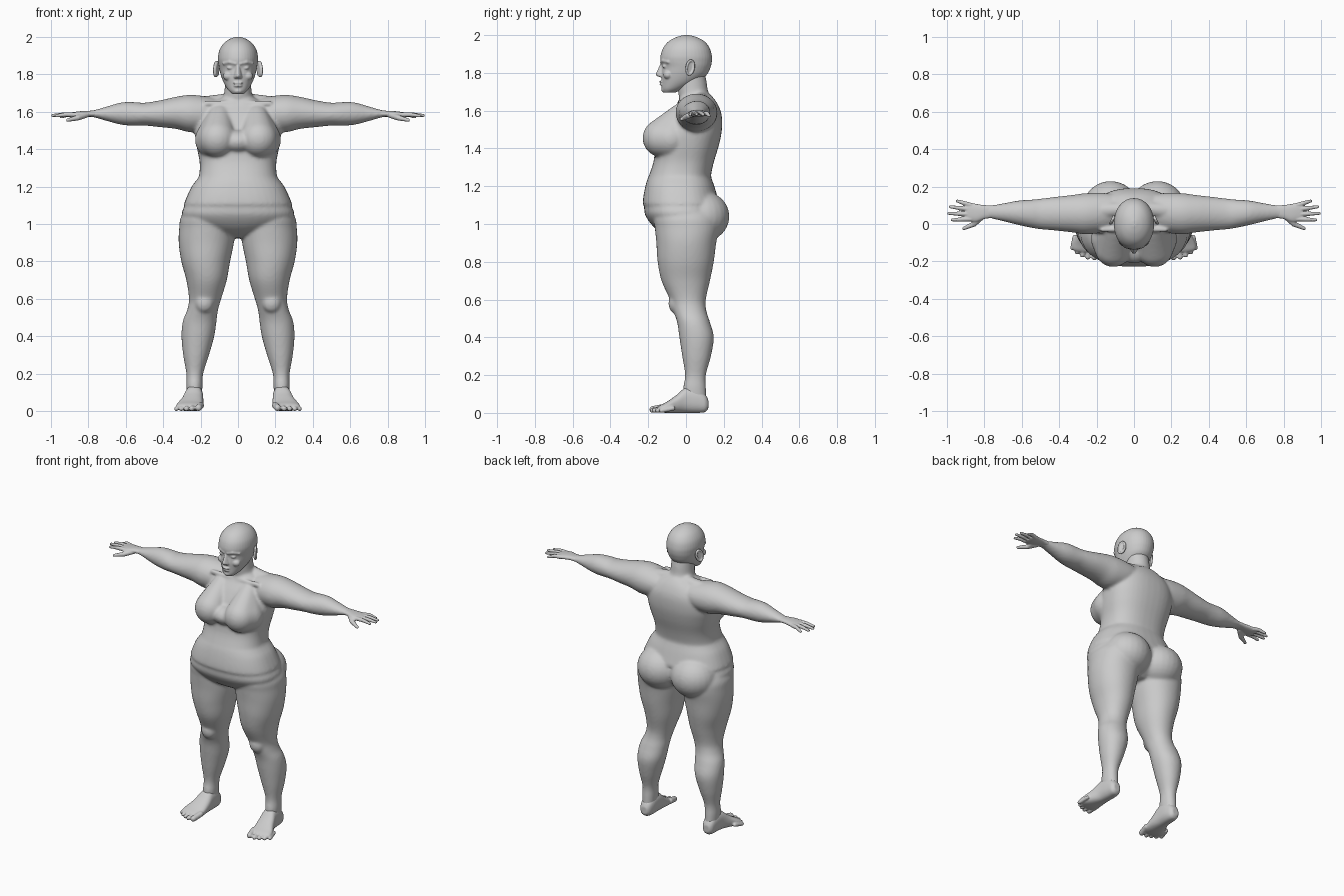
import bpy, bmesh, math
from mathutils import Vector, Matrix

skin = bpy.data.materials.new("plain grey")
skin.diffuse_color = (0.6, 0.6, 0.6, 1)


def spline(a, b, c, d, t):
    return b + 0.5 * t * (c - a + t * (2 * a - 5 * b + 4 * c - d + t * (3 * (b - c) + d - a)))


def loft(bm, axis, rings, power=2.3, n=40, steps=5):
    """Skin rings (position, a0, a1, b0, b1) placed along an axis."""
    rows = []
    for i in range(len(rings) - 1):
        q = [rings[max(0, min(len(rings) - 1, i + k))] for k in (-1, 0, 1, 2)]
        for s in range(steps):
            rows.append([spline(*v, s / steps) for v in zip(*q)])
    rows.append(rings[-1])
    loops = []
    for p, a0, a1, b0, b1 in rows:
        loop = []
        for k in range(n):
            c, s = math.cos(math.tau * k / n), math.sin(math.tau * k / n)
            a = (a0 + a1) / 2 + (a1 - a0) / 2 * math.copysign(abs(c) ** (2 / power), c)
            b = (b0 + b1) / 2 + (b1 - b0) / 2 * math.copysign(abs(s) ** (2 / power), s)
            loop.append(bm.verts.new({"x": (p, a, b), "y": (a, p, b), "z": (a, b, p)}[axis]))
        loops.append(loop)
    for u, v in zip(loops, loops[1:]):
        for k in range(n):
            bm.faces.new((u[k], u[(k + 1) % n], v[(k + 1) % n], v[k]))
    bm.faces.new(loops[0])
    bm.faces.new(loops[-1])


def ball(bm, centre, radii, turn=0.0, axis="X"):
    m = Matrix.Translation(centre) @ Matrix.Rotation(turn, 4, axis) @ Matrix.Diagonal((*radii, 1))
    return bmesh.ops.create_uvsphere(bm, u_segments=24, v_segments=16, radius=1, matrix=m)["verts"]


def hull(bm, *balls):
    """Convex skin around spheres (x, y, z, radius)."""
    verts = []
    for x, y, z, r in balls:
        verts += ball(bm, (x, y, z), (r, r, r))
    res = bmesh.ops.convex_hull(bm, input=verts)
    junk = [v for v in set(res["geom_interior"] + res["geom_unused"]) if isinstance(v, bmesh.types.BMVert)]
    bmesh.ops.delete(bm, geom=junk, context="VERTS")


def finish(bm, name, voxel, smooth):
    """Mirror to the other side, fuse the masses and soften the joins."""
    bmesh.ops.recalc_face_normals(bm, faces=bm.faces)
    me = bpy.data.meshes.new(name)
    bm.to_mesh(me)
    bm.free()
    me.materials.append(skin)
    ob = bpy.data.objects.new(name, me)
    bpy.context.collection.objects.link(ob)
    ob.modifiers.new("mirror", "MIRROR").use_mirror_merge = False
    rm = ob.modifiers.new("fuse", "REMESH")
    rm.mode, rm.voxel_size, rm.use_smooth_shade = "VOXEL", voxel, True
    sm = ob.modifiers.new("soften", "SMOOTH")
    sm.factor, sm.iterations = 0.5, smooth


# Body: torso, neck, arms and legs
bm = bmesh.new()
torso = [(0.925, 0.06, -0.07, 0.08), (0.96, 0.17, -0.14, 0.13), (1.0, 0.26, -0.185, 0.16),
         (1.05, 0.3, -0.217, 0.175), (1.098, 0.286, -0.222, 0.17), (1.106, 0.289, -0.229, 0.177),
         (1.15, 0.272, -0.225, 0.165), (1.2, 0.248, -0.215, 0.15), (1.235, 0.222, -0.205, 0.138),
         (1.26, 0.208, -0.195, 0.133), (1.33, 0.205, -0.172, 0.148), (1.42, 0.222, -0.16, 0.175),
         (1.5, 0.23, -0.135, 0.19), (1.58, 0.21, -0.09, 0.188), (1.64, 0.15, -0.045, 0.165),
         (1.68, 0.08, -0.03, 0.135)]
loft(bm, "z", [(z, -w, w, f, b) for z, w, f, b in torso], 2.4)
neck = [(1.58, 0.11, -0.04, 0.165), (1.65, 0.088, -0.035, 0.143), (1.7, 0.074, -0.042, 0.118),
        (1.75, 0.07, -0.045, 0.11), (1.8, 0.068, -0.03, 0.1)]
loft(bm, "z", [(z, -w, w, f, b) for z, w, f, b in neck], 2)
hull(bm, (0.04, 0.08, 1.665, 0.035), (0.2, 0.07, 1.63, 0.05), (0.1, 0.1, 1.55, 0.05))
hull(bm, (0.02, -0.03, 1.645, 0.014), (0.17, -0.03, 1.645, 0.014))
loft(bm, "x", [(0.08, 0.0, 0.15, 1.55, 1.66), (0.15, -0.04, 0.165, 1.5, 1.678),
               (0.25, -0.055, 0.165, 1.49, 1.69), (0.33, -0.045, 0.155, 1.508, 1.68),
               (0.42, -0.035, 0.145, 1.518, 1.66), (0.5, -0.028, 0.135, 1.526, 1.648),
               (0.55, -0.02, 0.13, 1.525, 1.651), (0.62, -0.005, 0.125, 1.53, 1.65),
               (0.7, 0.015, 0.11, 1.55, 1.628), (0.77, 0.03, 0.1, 1.57, 1.608),
               (0.8, 0.03, 0.1, 1.572, 1.605)], 2)
loft(bm, "z", [(1.12, 0.06, 0.25, -0.14, 0.14), (1.04, 0.03, 0.304, -0.17, 0.17),
               (0.98, 0.018, 0.314, -0.165, 0.175), (0.9, 0.022, 0.317, -0.157, 0.16),
               (0.8, 0.042, 0.303, -0.15, 0.147), (0.7, 0.06, 0.276, -0.13, 0.127),
               (0.6, 0.09, 0.262, -0.085, 0.105), (0.54, 0.107, 0.272, -0.067, 0.108),
               (0.48, 0.115, 0.295, -0.047, 0.127), (0.4, 0.127, 0.302, -0.035, 0.147),
               (0.3, 0.155, 0.293, -0.02, 0.132), (0.2, 0.186, 0.276, -0.005, 0.105),
               (0.13, 0.19, 0.276, -0.015, 0.106), (0.05, 0.195, 0.27, -0.01, 0.11)], 2.1)
hull(bm, (0.11, -0.13, 1.455, 0.1), (0.13, -0.08, 1.45, 0.1), (0.1, -0.03, 1.57, 0.065))
ball(bm, (0, -0.115, 1.44), (0.1, 0.095, 0.065))
ball(bm, (0.125, 0.085, 1.04), (0.15, 0.145, 0.135))
ball(bm, (0.18, -0.055, 0.58), (0.05, 0.038, 0.055))
finish(bm, "body", 0.009, 6)

# Head with brow, nose, lips, eyes and jaw
bm = bmesh.new()
skull = [(1.695, 0.03, -0.12, -0.06), (1.715, 0.052, -0.128, -0.01), (1.75, 0.074, -0.129, 0.06),
         (1.79, 0.09, -0.131, 0.11), (1.83, 0.1, -0.127, 0.13), (1.86, 0.105, -0.135, 0.137),
         (1.89, 0.107, -0.135, 0.137), (1.93, 0.099, -0.122, 0.126), (1.965, 0.077, -0.094, 0.1),
         (1.988, 0.046, -0.054, 0.06), (2.0, 0.012, -0.012, 0.018)]
loft(bm, "z", [(z, -w, w, f, b) for z, w, f, b in skull], 2.1)
hull(bm, (0, -0.128, 1.845, 0.008), (0, -0.149, 1.793, 0.011), (0.014, -0.133, 1.786, 0.009),
     (-0.014, -0.133, 1.786, 0.009))
hull(bm, (0.012, -0.13, 1.857, 0.008), (0.045, -0.121, 1.865, 0.009), (0.075, -0.093, 1.858, 0.009))
ball(bm, (0.04, -0.112, 1.834), (0.02, 0.013, 0.009))
ball(bm, (0.05, -0.095, 1.79), (0.03, 0.025, 0.024))
ball(bm, (0, -0.13, 1.753), (0.027, 0.012, 0.006))
ball(bm, (0, -0.128, 1.739), (0.023, 0.012, 0.007))
ball(bm, (0, -0.115, 1.711), (0.025, 0.016, 0.014))
finish(bm, "head", 0.0045, 3)

# Ears: a rounded rim around a thin shell
bm = bmesh.new()
place = Matrix.Translation((0.114, 0.02, 1.828)) @ Matrix.Rotation(0.45, 4, "Z") @ Matrix.Rotation(-0.2, 4, "X")
rim = [place @ Vector((0.004, 0.021 * math.cos(a), 0.038 * math.sin(a)))
       for a in [math.tau * k / 16 for k in range(17)]]
for p, q in zip(rim, rim[1:]):
    hull(bm, (*p, 0.0065), (*q, 0.0065))
hull(bm, *[(p.x - 0.006, p.y, p.z, 0.005) for p in rim[::2]])
finish(bm, "ears", 0.003, 2)

# Hands: palm, four fingers and thumb
bm = bmesh.new()
loft(bm, "x", [(0.76, 0.032, 0.1, 1.572, 1.606), (0.8, 0.027, 0.101, 1.573, 1.605),
               (0.84, 0.012, 0.107, 1.57, 1.603), (0.88, 0.014, 0.114, 1.568, 1.598),
               (0.9, 0.022, 0.112, 1.572, 1.594)])
for y0, x1, y1, z1 in ((0.027, 0.972, 0.022, 1.578), (0.052, 0.991, 0.057, 1.58),
                       (0.077, 0.982, 0.092, 1.578), (0.1, 0.945, 0.123, 1.572)):
    hull(bm, (0.87, y0, 1.584, 0.013), ((0.87 + x1) / 2, (y0 + y1) / 2, 1.585, 0.0115))
    hull(bm, ((0.87 + x1) / 2, (y0 + y1) / 2, 1.585, 0.0115), (x1, y1, z1, 0.008))
hull(bm, (0.81, 0.04, 1.583, 0.015), (0.855, 0.0, 1.568, 0.0145), (0.85, 0.03, 1.58, 0.014))
hull(bm, (0.855, 0.0, 1.568, 0.0145), (0.91, -0.024, 1.555, 0.009))
finish(bm, "hands", 0.004, 2)

# Feet: heel to instep, then five toes
bm = bmesh.new()
loft(bm, "y", [(0.118, 0.212, 0.255, 0.022, 0.07), (0.1, 0.197, 0.27, 0.004, 0.1),
               (0.06, 0.188, 0.277, 0.0, 0.13), (0.0, 0.186, 0.285, 0.0, 0.135),
               (-0.05, 0.185, 0.303, 0.0, 0.095), (-0.1, 0.187, 0.327, 0.0, 0.06),
               (-0.135, 0.193, 0.328, 0.003, 0.042), (-0.15, 0.205, 0.3, 0.008, 0.032)], 2.4)
for x, y, r in ((0.211, -0.176, 0.018), (0.247, -0.177, 0.0135), (0.276, -0.166, 0.013),
                (0.304, -0.15, 0.0125), (0.329, -0.129, 0.012)):
    hull(bm, (x - 0.012, y + 0.06, r + 0.012, r), (x, y, r, r))
finish(bm, "feet", 0.005, 2)
